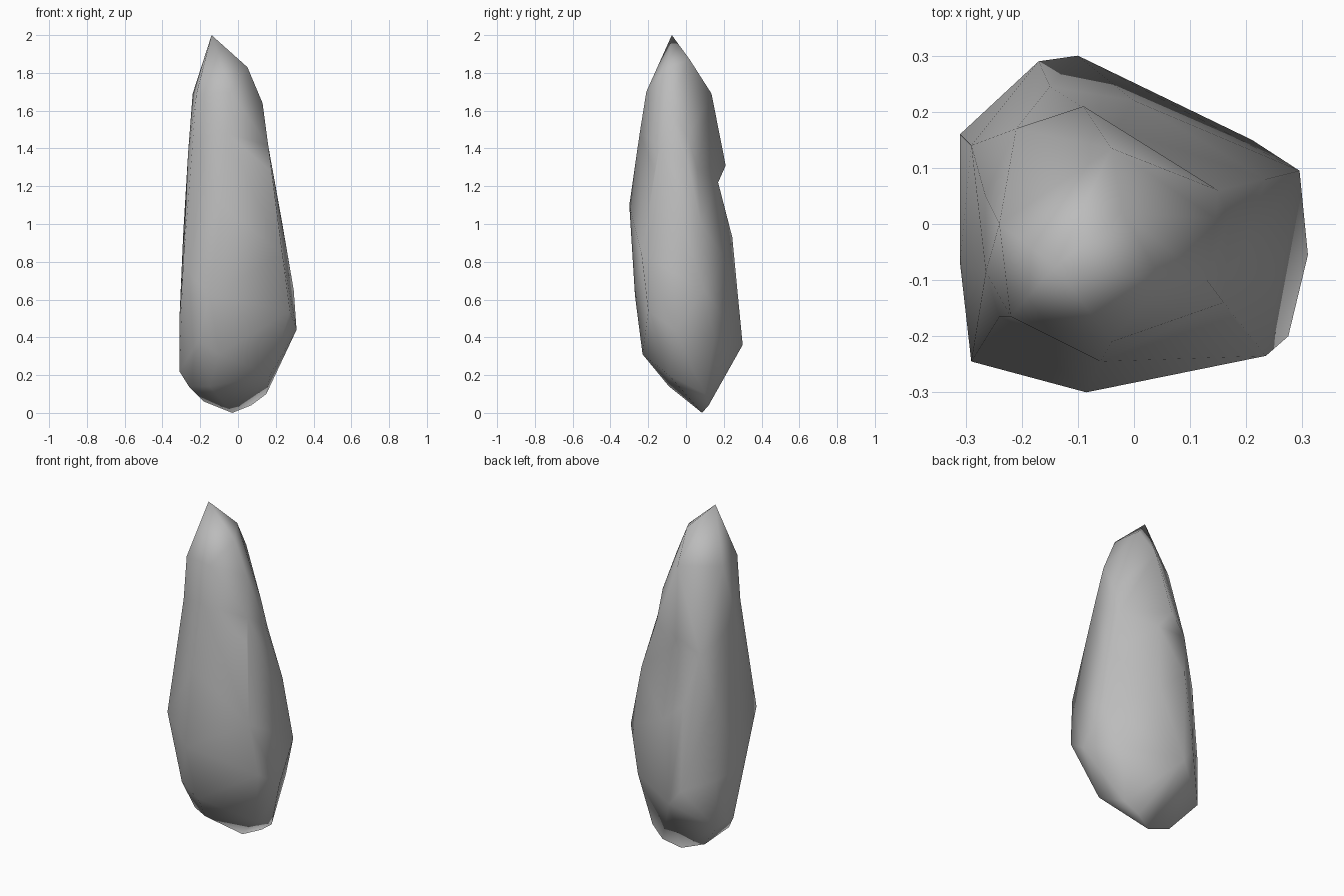
import bpy
import bmesh

default_cube = bpy.data.objects.get("Cube")
if default_cube:
    bpy.data.objects.remove(default_cube, do_unlink=True)


def make_material(name, colour):
    material = bpy.data.materials.new(name)
    material.use_nodes = True
    material.diffuse_color = colour
    shader = material.node_tree.nodes["Principled BSDF"]
    shader.inputs["Base Color"].default_value = colour
    shader.inputs["Roughness"].default_value = 0.9
    return material


def waist_height(x, y):
    """The waist is a shallow groove that climbs from the back to the front."""
    return 1.22 + .63 * (.17 - y)


def wrap_corners(mesh_builder, corners):
    """Stretch a faceted skin over one lobe, leaving it open at the waist."""
    verts = [mesh_builder.verts.new(corner) for corner in corners]
    result = bmesh.ops.convex_hull(mesh_builder, input=verts)
    unused = set(result["geom_interior"]) | set(result["geom_unused"])
    loose = [item for item in unused if isinstance(item, bmesh.types.BMVert)]
    bmesh.ops.delete(mesh_builder, geom=loose, context="VERTS")
    caps = [face for face in mesh_builder.faces
            if all(abs(v.co.z - waist_height(v.co.x, v.co.y)) < .001
                   for v in face.verts)]
    bmesh.ops.delete(mesh_builder, geom=caps, context="FACES")


# Pointed crown and its shoulders
crown = [
    (-.14, -.075, 2), (-.02, .02, 1.87), (.05, -.1, 1.83),
    (-.22, -.165, 1.69), (-.24, 0, 1.69), (-.04, -.21, 1.7),
    (-.04, .135, 1.69), (.13, -.1, 1.64), (.145, .01, 1.46),
    (-.09, .21, 1.31),
]

# Grooved waist shared by both lobes
waist_outline = [
    (-.21, .17), (-.265, .05), (-.264, -.085), (-.24, -.165), (-.06, -.245),
    (.16, -.14), (.17, .01), (.15, .06), (-.03, .17),
]
waist = [(x, y, waist_height(x, y)) for x, y in waist_outline]

# Long swelling body
body = [
    (.175, -.165, 1.28), (-.085, -.3, 1.1), (.235, .08, 1),
    (-.29, .14, .95), (-.15, .245, .93), (0, .22, .8),
    (.235, -.235, .84), (-.29, -.245, .78), (.295, .095, .65),
]

# Widest belt, low on the stone
belt = [
    (-.15, -.27, .62), (.275, -.2, .54), (.31, -.055, .44),
    (-.31, .16, .5), (-.31, -.07, .5), (-.17, .29, .45),
    (.21, .15, .4), (-.1, .3, .36), (-.21, -.225, .38), (-.1, -.23, .31),
]

# Chipped underside
underside = [
    (-.31, 0, .22), (-.31, .16, .22), (.17, -.09, .2),
    (-.1, .19, .19), (-.15, -.09, .14), (-.26, -.03, .14),
    (.15, .1, .1), (-.18, .08, .06), (.07, .12, .04), (-.03, .085, 0),
]

builder = bmesh.new()
wrap_corners(builder, crown + waist)
wrap_corners(builder, waist + body + belt + underside)
bmesh.ops.remove_doubles(builder, verts=builder.verts[:], dist=.0001)
bmesh.ops.recalc_face_normals(builder, faces=builder.faces[:])

# Softly shaded faceted stone
mesh = bpy.data.meshes.new("standing_stone")
builder.to_mesh(mesh)
builder.free()
mesh.shade_smooth()
mesh.materials.append(make_material("stone grey", (.5, .5, .5, 1)))
stone = bpy.data.objects.new("standing_stone", mesh)
bpy.context.collection.objects.link(stone)
